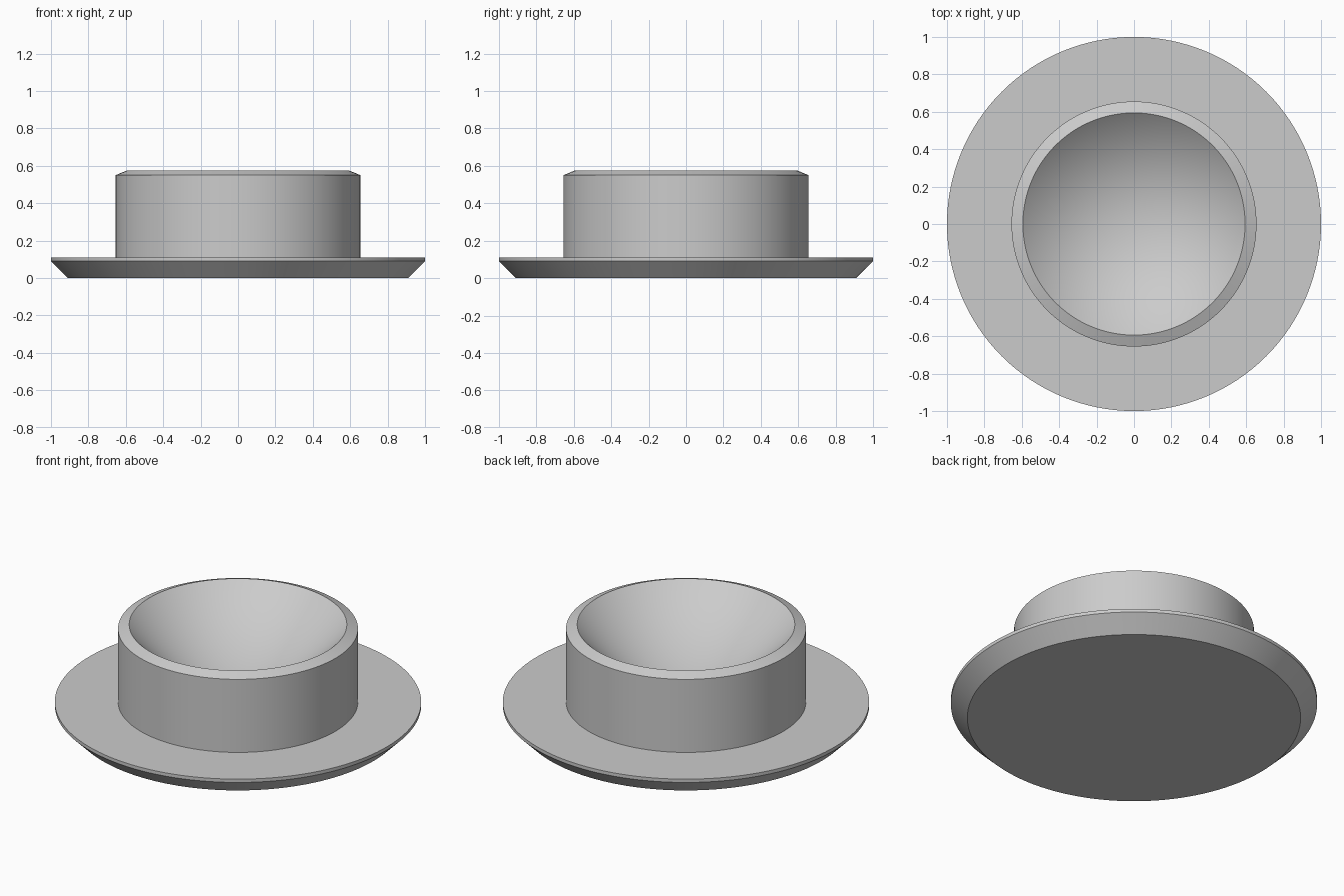
import bpy
import bmesh
import math

cube = bpy.data.objects.get("Cube")
if cube:
    bpy.data.objects.remove(cube, do_unlink=True)

SEGMENTS = 128

grey = bpy.data.materials.new("plain_grey")
grey.use_nodes = True
grey.diffuse_color = (0.6, 0.6, 0.6, 1)
grey.node_tree.nodes["Principled BSDF"].inputs["Base Color"].default_value = (0.6, 0.6, 0.6, 1)


def lathe(name, profile):
    """Spin an (radius, height) profile around the z axis."""
    bm = bmesh.new()
    verts = [bm.verts.new((r, 0, z)) for r, z in profile]
    edges = [bm.edges.new(pair) for pair in zip(verts, verts[1:])]
    bmesh.ops.spin(bm, geom=verts + edges, cent=(0, 0, 0), axis=(0, 0, 1),
                   angle=math.tau, steps=SEGMENTS, use_duplicate=False)
    bmesh.ops.remove_doubles(bm, verts=bm.verts, dist=0.0001)
    bmesh.ops.recalc_face_normals(bm, faces=bm.faces)
    mesh = bpy.data.meshes.new(name)
    bm.to_mesh(mesh)
    bm.free()
    mesh.materials.append(grey)
    obj = bpy.data.objects.new(name, mesh)
    bpy.context.collection.objects.link(obj)
    bpy.ops.object.select_all(action='DESELECT')
    obj.select_set(True)
    bpy.context.view_layer.objects.active = obj
    bpy.ops.object.shade_smooth_by_angle(angle=math.radians(15))
    return obj


# One turned solid: chamfered flange, collar, bevelled lip and conical recess
lathe("flanged_cup", [
    (0, 0), (0.91, 0),            # underside
    (1.0, 0.09), (1.0, 0.11),     # flange chamfer and edge
    (0.655, 0.11), (0.655, 0.55), # flange top and collar wall
    (0.594, 0.575),               # bevelled lip
    (0, 0.05),                    # tip of the recess
])
